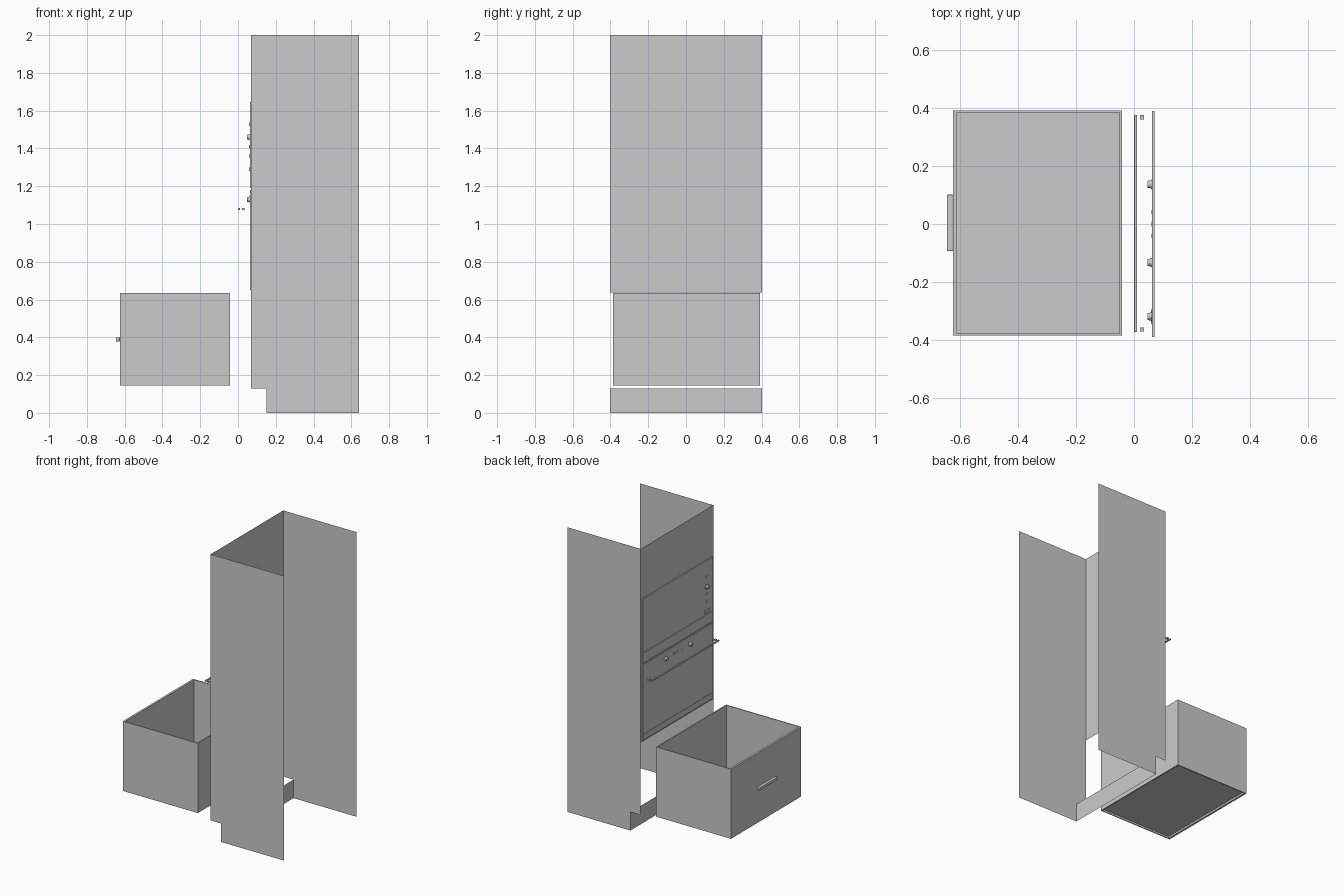
import bpy, bmesh, math
from mathutils import Matrix

if "Cube" in bpy.data.objects:
    bpy.data.objects.remove(bpy.data.objects["Cube"])


def make(name, bm):
    me = bpy.data.meshes.new(name)
    bm.to_mesh(me)
    bm.free()
    ob = bpy.data.objects.new(name, me)
    bpy.context.collection.objects.link(ob)
    return ob


def box(name, x, y, z, bevel=0):
    bm = bmesh.new()
    size = [b - a for a, b in (x, y, z)]
    mid = [(a + b) / 2 for a, b in (x, y, z)]
    bmesh.ops.create_cube(bm, size=1, matrix=Matrix.Translation(mid) @ Matrix.Diagonal((*size, 1)))
    ob = make(name, bm)
    if bevel:
        m = ob.modifiers.new("bevel", 'BEVEL')
        m.width, m.segments = bevel, 2
    return ob


def sheet(name, points):
    bm = bmesh.new()
    bm.faces.new([bm.verts.new(p) for p in points])
    return make(name, bm)


def disc(name, x0, x1, y, z, r0, r1, sides=20):
    # cylinder or cone along x; r0 is the outer (-x) radius
    bm = bmesh.new()
    mat = Matrix.Translation(((x0 + x1) / 2, y, z)) @ Matrix.Rotation(math.pi / 2, 4, 'Y')
    bmesh.ops.create_cone(bm, cap_ends=True, segments=sides, radius1=r0, radius2=r1,
                          depth=x1 - x0, matrix=mat)
    ob = make(name, bm)
    for p in ob.data.polygons:
        p.use_smooth = len(p.vertices) == 4
    return ob


# Cabinet shell: thin side panels with toe notch, front sheet and toe kick
W = 0.403
for side, name in ((-1, "side_panel_right"), (1, "side_panel_left")):
    y = side * W
    sheet(name, [(x, y, z) for x, z in
                 ((0.07, 0.13), (0.15, 0.13), (0.15, 0), (0.64, 0), (0.64, 2), (0.07, 2))])


def front_sheet(name, x, z0, z1):
    sheet(name, [(x, -W, z0), (x, -W, z1), (x, W, z1), (x, W, z0)])


front_sheet("front_panel", 0.07, 0.638, 2)
front_sheet("toe_kick", 0.15, 0, 0.13)

# Appliance fronts
for name, z in (("oven_vent_strip", (0.65, 0.69)), ("oven_door", (0.694, 1.18)),
                ("microwave_lower_strip", (1.19, 1.262)), ("microwave_door", (1.266, 1.645))):
    box(name, (0.063, 0.07), (-0.39, 0.39), z)

# Knobs on the oven and the microwave
for name, y, z in (("oven_knob_a", 0.137, 1.13), ("oven_knob_b", -0.133, 1.13),
                   ("microwave_knob", -0.32, 1.46)):
    disc(name, 0.047, 0.06, y, z, 0.012, 0.014)
    disc(name + "_base", 0.06, 0.064, y, z, 0.017, 0.017)

# Buttons
for i in range(3):
    y = (i - 1) * 0.04
    box("oven_button", (0.06, 0.064), (y - 0.008, y + 0.008), (1.125, 1.135))
for z in (1.36, 1.41, 1.53):
    disc("microwave_button", 0.059, 0.064, -0.32, z, 0.008, 0.008, 12)
box("microwave_release", (0.058, 0.064), (-0.345, -0.295), (1.28, 1.30))

# Oven handle bar and mounts
box("oven_handle", (0.0, 0.011), (-0.373, 0.377), (1.074, 1.084), 0.003)
for y in (-0.365, 0.369):
    box("oven_handle_mount", (0.02, 0.035), (y - 0.007, y + 0.007), (1.074, 1.084))

# Pulled-out drawer: front, sides, back and recessed bottom
box("drawer_front", (-0.625, -0.611), (-0.386, 0.393), (0.145, 0.635))
box("drawer_back", (-0.05, -0.042), (-0.386, 0.393), (0.145, 0.635))
for name, y in (("drawer_side_right", (-0.386, -0.379)), ("drawer_side_left", (0.386, 0.393))):
    box(name, (-0.611, -0.05), y, (0.145, 0.635))
box("drawer_bottom", (-0.611, -0.05), (-0.379, 0.386), (0.158, 0.166))

# Drawer pull
box("drawer_handle", (-0.647, -0.625), (-0.094, 0.102), (0.378, 0.40), 0.004)
